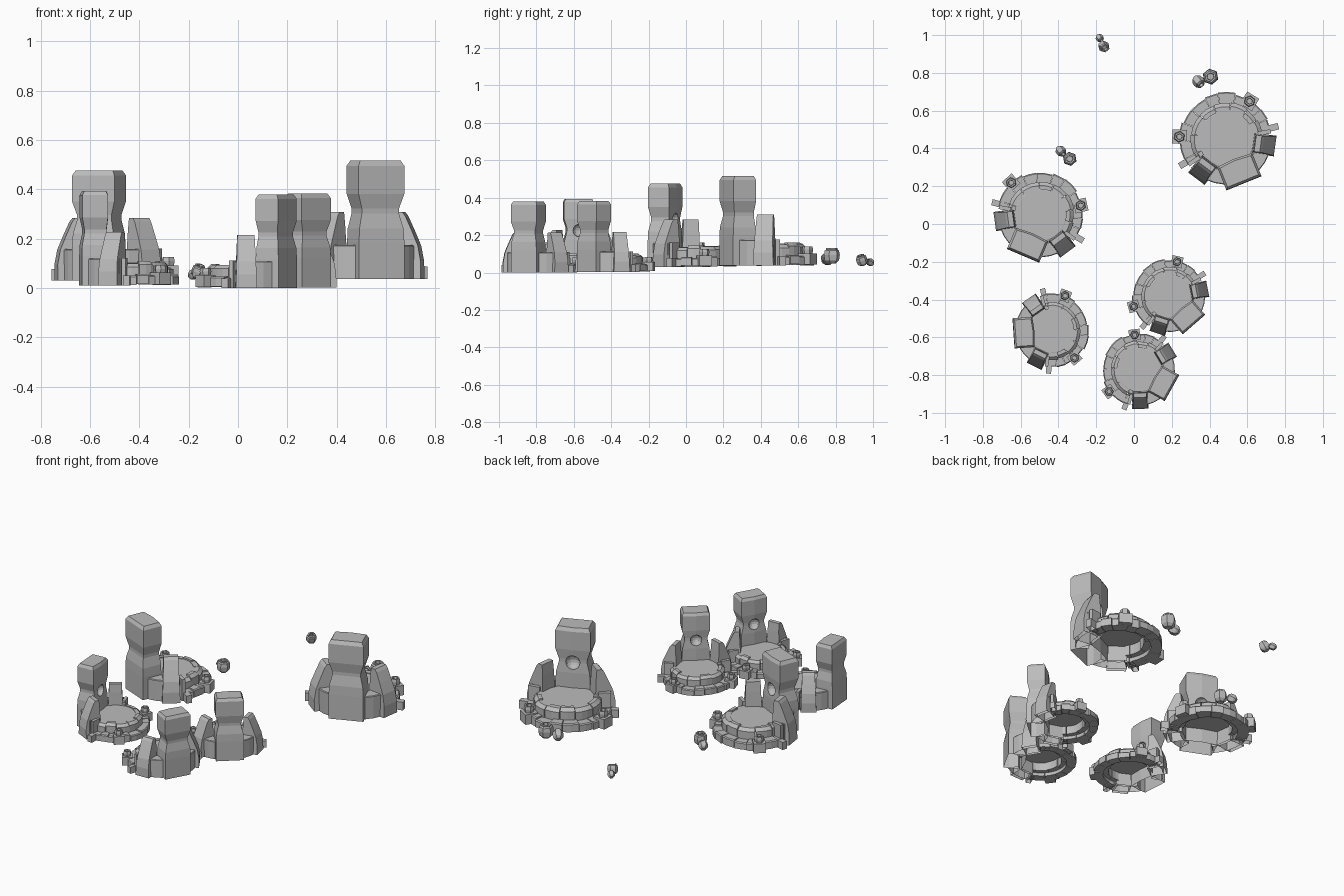
import bpy, bmesh, math, random
from mathutils import Matrix, Vector

if "Cube" in bpy.data.objects:
    bpy.data.objects.remove(bpy.data.objects["Cube"])

random.seed(4)
stone = bpy.data.materials.new("grey stone")
stone.diffuse_color = (0.5, 0.5, 0.5, 1)
stone.use_nodes = True
stone.node_tree.nodes["Principled BSDF"].inputs["Base Color"].default_value = stone.diffuse_color


def finish(name, bm, open_base=False):
    """Turn a bmesh into a flat-shaded stone mesh, optionally hollow from below."""
    bmesh.ops.recalc_face_normals(bm, faces=bm.faces)
    if open_base:
        base = [f for f in bm.faces if all(abs(v.co.z) < 1e-4 for v in f.verts)]
        bmesh.ops.delete(bm, geom=base, context='FACES')
    me = bpy.data.meshes.new(name)
    bm.to_mesh(me)
    bm.free()
    me.materials.clear()
    me.materials.append(stone)
    return me


def place(name, me, matrix):
    ob = bpy.data.objects.new(name, me)
    bpy.context.collection.objects.link(ob)
    ob.matrix_world = matrix
    return ob


def loft(bm, rings):
    """Skin closed rings of points and cap both ends."""
    vs = [[bm.verts.new(p) for p in r] for r in rings]
    n = len(vs[0])
    for a, b in zip(vs, vs[1:]):
        for i in range(n):
            j = (i + 1) % n
            bm.faces.new((a[i], a[j], b[j], b[i]))
    bm.faces.new(vs[0][::-1])
    bm.faces.new(vs[-1])


def arc_block(bm, a0, a1, r0, r1, z0, z1, chamfer=(.006, .006)):
    """Curved stone between two angles (degrees)."""
    n = max(1, round((a1 - a0) / 11))
    rings = []
    for i in range(n + 1):
        a = math.radians(a0 + (a1 - a0) * i / n)
        c, s = math.cos(a), math.sin(a)
        prof = [(r0, z0), (r1, z0), (r1, z1 - chamfer[1]), (r1 - chamfer[0], z1), (r0, z1)]
        rings.append([(r * c, r * s, z) for r, z in prof])
    loft(bm, rings)


def lathe(bm, prof, sides, centre=(0, 0, 0)):
    cx, cy, cz = centre
    rings = []
    for r, z in prof:
        rings.append([(cx + r * math.cos(math.tau * i / sides),
                       cy + r * math.sin(math.tau * i / sides), cz + z) for i in range(sides)])
    loft(bm, rings)


def turned_box(bm, angle, r, size, z0, z1):
    """Box facing outward at a given angle and radius; size = (radial, tangential)."""
    m = (Matrix.Rotation(math.radians(angle), 4, 'Z')
         @ Matrix.Translation((r, 0, (z0 + z1) / 2))
         @ Matrix.Diagonal((size[0], size[1], z1 - z0, 1)))
    bmesh.ops.create_cube(bm, size=1, matrix=m)


# ---- shrine parts, tall slab toward local -y ----
# outer low kerb of uneven stones
bm = bmesh.new()
a = -12
while a < 190:
    b = min(a + random.uniform(14, 24), 192)
    arc_block(bm, a, b - .6, 0.18, 0.245 + random.uniform(-.006, .008),
              random.uniform(0, .008), 0.054 + random.uniform(-.006, .006))
    a = b
kerb = finish("kerb", bm)

# raised inner step with a sloping outer edge
bm = bmesh.new()
a = -14
while a < 190:
    b = min(a + random.uniform(22, 36), 194)
    arc_block(bm, a, b - 1, 0.145 + random.uniform(-.006, .006),
              0.192 + random.uniform(-.005, .004), 0.03, 0.122 + random.uniform(-.01, .012),
              (.02, .018))
    a = b
inner_step = finish("inner_step", bm)

# floor disc, hollow beneath
bm = bmesh.new()
lathe(bm, [(0.17, 0.092), (0.17, 0.104), (0.145, 0.114)], 20)
floor_mesh = finish("floor", bm)

# tall wall behind, either side of the slab
bm = bmesh.new()
for a0, a1 in ((-163, -115), (-65, -17)):
    arc_block(bm, a0, a1, 0.165, 0.24, 0, 0.137, (.004, .004))
wall = finish("rear_wall", bm, True)

# tall hourglass slab with a keel on the inner face
bm = bmesh.new()
rings = []
for z, w, yi, yo in ((0, .099, -.122, -.252), (.15, .099, -.122, -.252), (.205, .096, -.122, -.25),
                     (.265, .081, -.126, -.238), (.285, .081, -.126, -.238), (.345, .1, -.12, -.25),
                     (.458, .1, -.12, -.25), (.48, .088, -.13, -.238)):
    rings.append([(-w, yo, z), (w, yo, z), (w, yi, z), (0, yi + .008, z), (-w, yi, z)])
loft(bm, rings)
slab_raw = finish("slab_raw", bm)
bm = bmesh.new()
bmesh.ops.create_uvsphere(bm, u_segments=12, v_segments=8, radius=0.042,
                          matrix=Matrix.Translation((0, -.118, .268)))
cutter = place("niche_cutter", finish("niche_cutter", bm), Matrix())
cutter.hide_render = True
tmp = place("slab_tmp", slab_raw, Matrix())
mod = tmp.modifiers.new("niche", 'BOOLEAN')
mod.operation = 'DIFFERENCE'
mod.object = cutter
bpy.context.view_layer.update()
cut = bpy.data.meshes.new_from_object(tmp.evaluated_get(bpy.context.evaluated_depsgraph_get()))
bpy.data.objects.remove(tmp)
bpy.data.objects.remove(cutter)
bm = bmesh.new()
bm.from_mesh(cut)
for f in bm.faces:
    f.material_index = 0
slab = finish("tall_slab", bm, True)

# curved side fins, profile in (radius, height)
bm = bmesh.new()
prof = [(.145, 0), (.262, 0), (.262, .07), (.25, .135), (.225, .195),
        (.198, .255), (.185, .272), (.155, .272), (.15, .21), (.145, .1)]
for ang in (-30, 211):
    rot = Matrix.Rotation(math.radians(ang), 3, 'Z')
    rings = []
    for side in (-1, 1):
        rings.append([rot @ Vector((r, side * (.055 - .04 * z), z)) for r, z in prof])
    loft(bm, rings)
    # low foot block and upright strip on the flank of each fin
    out = 1 if ang < 0 else -1
    mid = 0 if ang < 0 else 180
    turned_box(bm, mid - 8 * out, .25, (.07, .035), 0, .05)
    turned_box(bm, mid - 12 * out, .205, (.07, .022), 0, .14)
fins = finish("side_fins", bm, True)

# hexagonal bollards on square plinths
bm = bmesh.new()
for x, y in ((-.225, .105), (.19, .14)):
    turned_box(bm, math.degrees(math.atan2(y, x)), math.hypot(x, y), (.075, .075), .005, .066)
    lathe(bm, [(.026, .06), (.03, .085), (.026, .103), (.017, .103), (.015, .09)], 6, (x, y, 0))
bollards = finish("bollards", bm)

# ---- five shrines: x, y, z, turn, scale ----
parts = {"kerb": kerb, "inner_step": inner_step, "floor": floor_mesh, "rear_wall": wall,
         "tall_slab": slab, "side_fins": fins, "bollards": bollards}
for i, (x, y, z, turn, s) in enumerate([(.488, .449, .037, 22, 1), (-.496, .047, .03, -23, .93),
                                        (-.437, -.565, .01, -86, .8), (.187, -.382, .003, 41, .79),
                                        (.027, -.772, 0, 61, .79)]):
    m = (Matrix.Translation((x, y, z)) @ Matrix.Rotation(math.radians(turn), 4, 'Z')
         @ Matrix.Scale(s, 4))
    for name, me in parts.items():
        place(f"shrine_{i + 1}_{name}", me, m)

# ---- jars lying near the shrines: x, y, z, radius, tilt ----
bm = bmesh.new()
lathe(bm, [(.55, -1), (.95, -.6), (1.05, .1), (.95, .65), (.75, .8),
           (.75, .98), (.5, .98), (.45, .3)], 6)
jar = finish("jar", bm)
for i, (x, y, z, r, tilt) in enumerate([(.405, .78, .09, .041, 0), (.34, .755, .07, .03, 60),
                                        (-.34, .345, .075, .036, 0), (-.388, .387, .06, .026, 60),
                                        (-.16, .94, .066, .029, 25), (-.182, .985, .055, .02, 60)]):
    m = (Matrix.Translation((x, y, z)) @ Matrix.Rotation(math.radians(40), 4, 'Z')
         @ Matrix.Rotation(math.radians(tilt), 4, 'X') @ Matrix.Scale(r, 4))
    place(f"jar_{i + 1}", jar, m)
